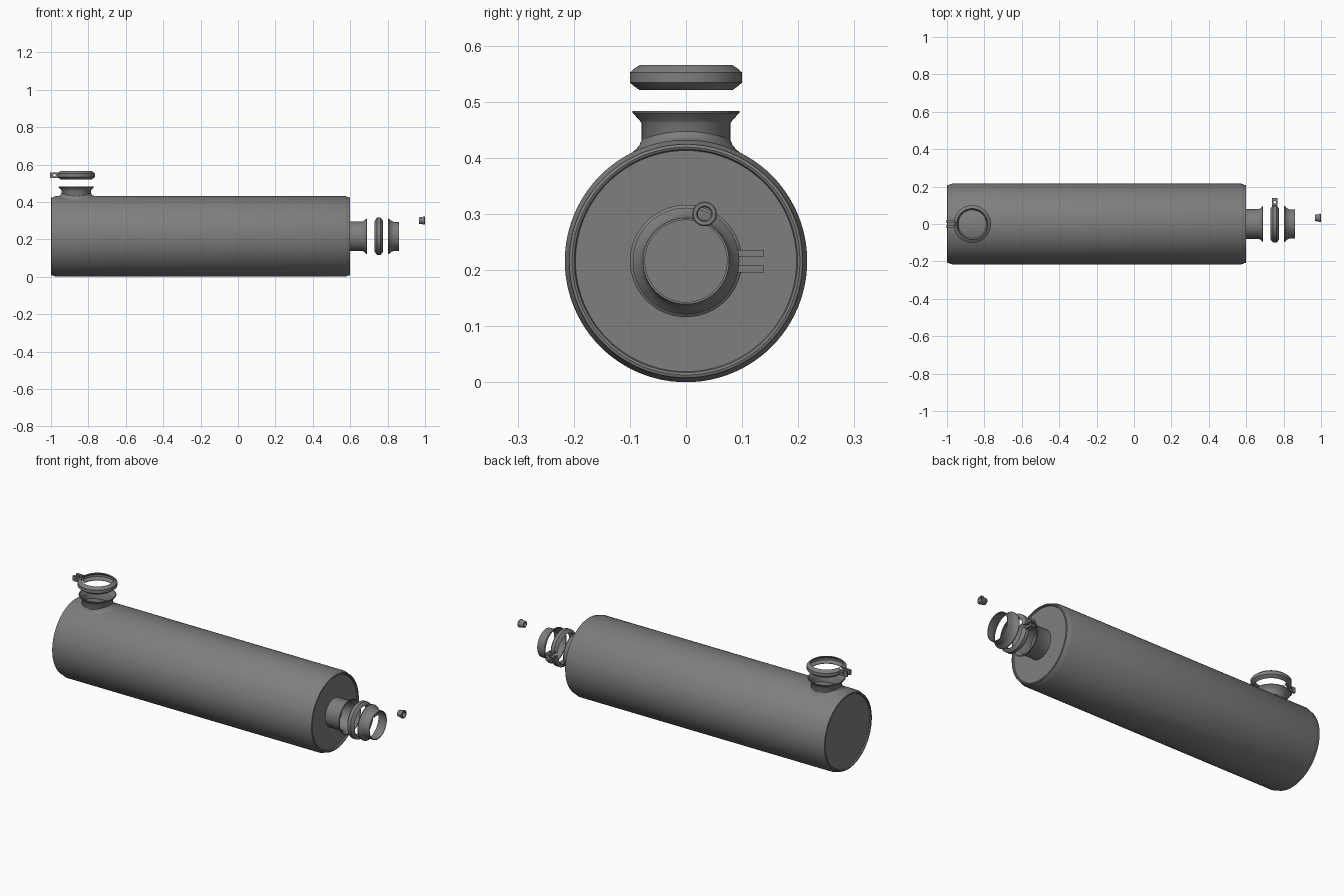
import bpy, bmesh, math
from mathutils import Matrix, Vector

old = bpy.data.objects.get("Cube")
if old:
    bpy.data.objects.remove(old, do_unlink=True)

R = 0.216                       # canister radius and axis height
INLET_X = -0.865
ALONG_X = Matrix.Rotation(math.pi / 2, 4, 'Y')

steel = bpy.data.materials.new("brushed grey steel")
steel.use_nodes = True
GREY = (0.21, 0.21, 0.21, 1)
steel.diffuse_color = GREY
steel.node_tree.nodes["Principled BSDF"].inputs["Base Color"].default_value = GREY


def finish(bm, name, matrix):
    bmesh.ops.recalc_face_normals(bm, faces=bm.faces)
    bm.transform(matrix)
    mesh = bpy.data.meshes.new(name)
    bm.to_mesh(mesh)
    bm.free()
    mesh.materials.append(steel)
    obj = bpy.data.objects.new(name, mesh)
    bpy.context.collection.objects.link(obj)
    bpy.ops.object.select_all(action='DESELECT')
    obj.select_set(True)
    bpy.context.view_layer.objects.active = obj
    bpy.ops.object.shade_smooth_by_angle(angle=math.radians(35))
    return obj


def lathe(name, profile, matrix, closed=True, gap=0.0, drape=False, steps=64):
    """Spin a (radius, height) profile about local z, optionally leaving a gap at +x."""
    bm = bmesh.new()
    verts = [bm.verts.new((r, 0, h)) for r, h in profile]
    edges = [bm.edges.new(pair) for pair in zip(verts, verts[1:])]
    if closed:
        edges.append(bm.edges.new((verts[-1], verts[0])))
    bmesh.ops.rotate(bm, verts=verts, matrix=Matrix.Rotation(gap / 2, 3, 'Z'))
    bmesh.ops.spin(bm, geom=verts + edges, axis=(0, 0, 1), cent=(0, 0, 0),
                   angle=2 * math.pi - gap, steps=steps)
    bmesh.ops.remove_doubles(bm, verts=bm.verts, dist=0.0001)
    if gap:
        bmesh.ops.holes_fill(bm, edges=[e for e in bm.edges if e.is_boundary], sides=0)
    if drape:                   # follow the curved top of the canister
        for v in bm.verts:
            v.co.z += math.sqrt(R * R - v.co.y ** 2) - R
    return finish(bm, name, matrix)


def lug(name, side, matrix):
    """Square clamp ear with a bolt hole, standing beside the gap."""
    bm = bmesh.new()
    outer, inner = [], []
    for i in range(16):
        a = math.tau * (i + 0.5) / 16
        c, s = math.cos(a), math.sin(a)
        k = 1 / max(abs(c), abs(s))
        for ring, x, z in ((outer, 0.023 * c * k, 0.014 * s * k),
                           (inner, 0.007 * c, 0.007 * s)):
            ring.append(bm.verts.new((0.116 + x, side * 0.008, z)))
    for v in outer:             # square up the corners
        if abs(v.co.x - 0.116) > 0.019 and abs(v.co.z) > 0.008:
            v.co.x = 0.116 + math.copysign(0.023, v.co.x - 0.116)
            v.co.z = math.copysign(0.014, v.co.z)
    for i in range(16):
        j = (i + 1) % 16
        bm.faces.new((outer[i], outer[j], inner[j], inner[i]))
    bmesh.ops.remove_doubles(bm, verts=bm.verts, dist=0.0001)
    out = bmesh.ops.extrude_face_region(bm, geom=bm.faces[:])["geom"]
    # keep the starting faces as the inner side of the plate
    moved = [g for g in out if isinstance(g, bmesh.types.BMVert)]
    bmesh.ops.translate(bm, verts=moved, vec=(0, side * 0.012, 0))
    return finish(bm, name, matrix)


def clamp(name, matrix):
    """Split V-band ring with two ears."""
    band = [(0.083, -0.022), (0.092, -0.016), (0.1, -0.009), (0.1, 0.009),
            (0.092, 0.016), (0.083, 0.022), (0.08, 0.018), (0.094, 0.006),
            (0.094, -0.006), (0.08, -0.018)]
    lathe(name + "_band", band, matrix, gap=0.16)
    for side, word in ((-1, "first"), (1, "second")):
        lug(f"{name}_{word}_ear", side, matrix)


# Canister with recessed end plates and rolled rims
half = [(0, 0.792), (0.197, 0.792), (0.199, 0.798), (0.203, 0.8), (0.208, 0.798),
        (0.209, 0.79), (0.212, 0.783), (R, 0.772)]
profile = half + [(r, -h) for r, h in reversed(half)]
lathe("canister", profile, Matrix.Translation((-0.2, 0, R)) @ ALONG_X,
      closed=False, steps=96)

# Flared pipe section shared by the inlet, outlet and adapter
def flared(length):
    return [(0.079, 0), (0.079, length - 0.022), (0.083, length - 0.016),
            (0.095, length - 0.003), (0.095, length), (0.09, length),
            (0.079, length - 0.013), (0.074, length - 0.022), (0.074, 0)]

# Inlet on top, with a weld fillet draped over the canister
top = Matrix.Translation((INLET_X, 0, 0))
lathe("inlet_pipe", flared(0.095), top @ Matrix.Translation((0, 0, 0.388)))
lathe("inlet_fillet", [(0.1, -0.001), (0.09, 0.002), (0.083, 0.007), (0.079, 0.015)],
      top @ Matrix.Translation((0, 0, 2 * R)), closed=False, drape=True)
clamp("inlet_clamp", top @ Matrix.Translation((0, 0, 0.543)) @ Matrix.Rotation(math.pi, 4, 'Z'))

# Outlet, clamp and adapter floating along the axis
lathe("outlet_pipe", flared(0.1), Matrix.Translation((0.59, 0, R)) @ ALONG_X)
clamp("outlet_clamp", Matrix.Translation((0.753, 0, R)) @ ALONG_X
      @ Matrix.Rotation(math.pi / 2, 4, 'Z'))
adapter = [(0.095, 0), (0.095, 0.004), (0.083, 0.018), (0.078, 0.03), (0.077, 0.06),
           (0.073, 0.06), (0.074, 0.03), (0.08, 0.015), (0.09, 0)]
lathe("adapter", adapter, Matrix.Translation((0.802, 0, R)) @ ALONG_X)

# Threaded sensor boss
boss = [(0.016, 0), (0.018, 0.003), (0.019, 0.02), (0.022, 0.024), (0.022, 0.031),
        (0.02, 0.033), (0.014, 0.033), (0.012, 0.03), (0.012, 0)]
lathe("sensor_boss", boss, Matrix.Translation((0.967, 0.033, 0.3)) @ ALONG_X, steps=32)
